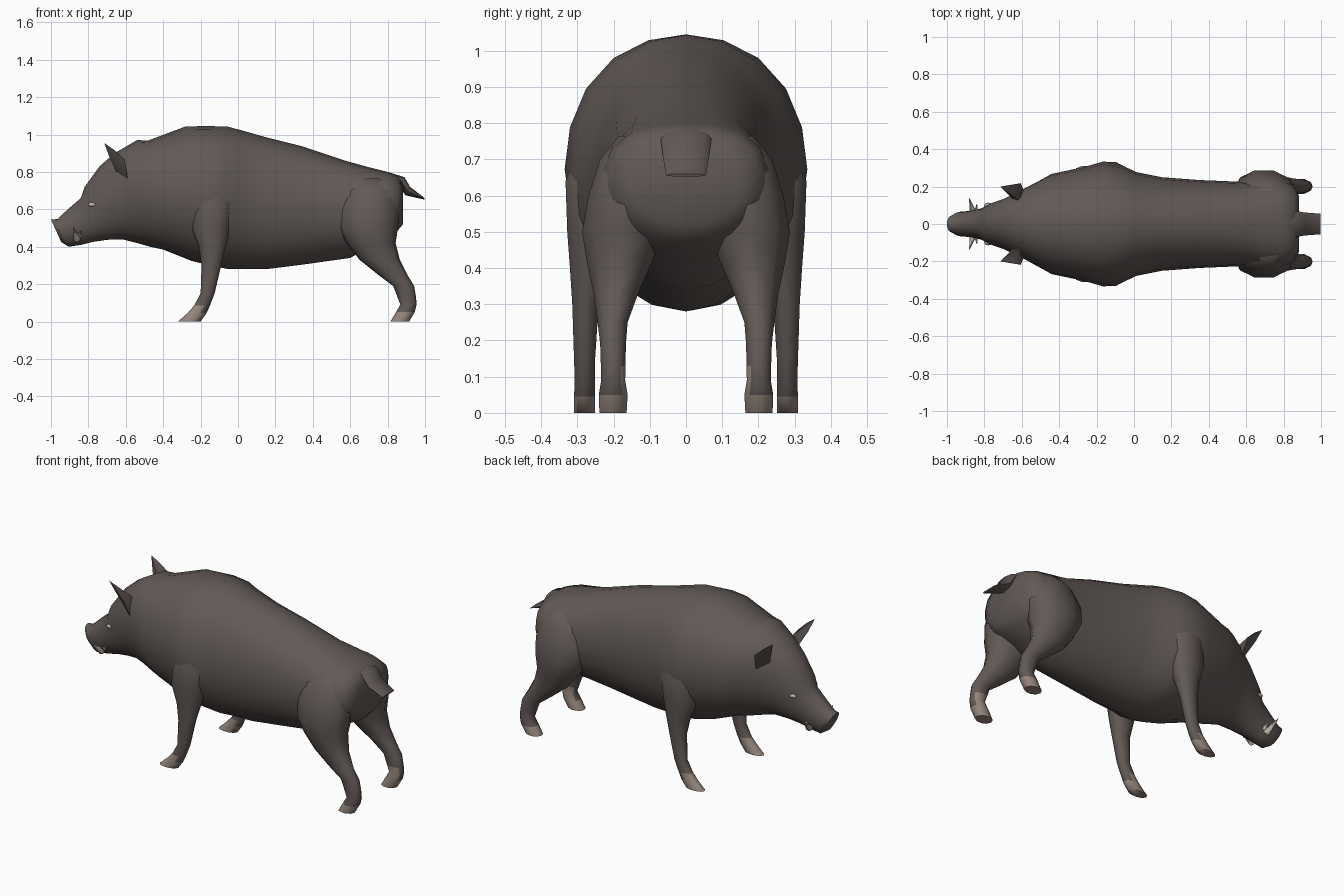
import bpy, bmesh
from math import cos, sin, tau, radians
from mathutils import Vector

if "Cube" in bpy.data.objects:
    bpy.data.objects.remove(bpy.data.objects["Cube"], do_unlink=True)


def make_material(name, colour):
    mat = bpy.data.materials.new(name)
    mat.use_nodes = True
    mat.diffuse_color = (*colour, 1)
    mat.node_tree.nodes["Principled BSDF"].inputs["Base Color"].default_value = (*colour, 1)
    return mat


hide = make_material("dark brown hide", (.12, .1, .092))
horn = make_material("pale hoof horn", (.31, .24, .205))
ivory = make_material("tusk ivory", (.5, .43, .37))


def finish(name, bm, materials, angle=60):
    """Turn a bmesh into a smooth shaded object."""
    bmesh.ops.recalc_face_normals(bm, faces=bm.faces)
    mesh = bpy.data.meshes.new(name)
    bm.to_mesh(mesh)
    bm.free()
    for mat in materials:
        mesh.materials.append(mat)
    obj = bpy.data.objects.new(name, mesh)
    bpy.context.collection.objects.link(obj)
    bpy.ops.object.select_all(action='DESELECT')
    obj.select_set(True)
    bpy.context.view_layer.objects.active = obj
    bpy.ops.object.shade_smooth_by_angle(angle=radians(angle))


def loft(rings):
    """Skin a row of equal rings and cap both ends."""
    bm = bmesh.new()
    loops = [[bm.verts.new(p) for p in ring] for ring in rings]
    n = len(loops[0])
    for a, b in zip(loops, loops[1:]):
        for i in range(n):
            j = (i + 1) % n
            bm.faces.new((a[i], a[j], b[j], b[i]))
    bm.faces.new(loops[0])
    bm.faces.new(loops[-1])
    bmesh.ops.recalc_face_normals(bm, faces=bm.faces)
    return bm


def upright_ring(x_top, z_top, x_low, z_low, half_width, square=.03, n=20):
    """Oval across the body, tilted, with a squared upper half."""
    top, low = Vector((x_top, 0, z_top)), Vector((x_low, 0, z_low))
    mid, up = (top + low) / 2, (top - low) / 2
    ring = []
    for i in range(n):
        c, s = cos(tau * i / n), sin(tau * i / n)
        k = (c ** 4 + s ** 4) ** -square if c > 0 else 1
        ring.append(mid + up * min(c * k, 1) + Vector((0, half_width * s * k, 0)))
    return ring


def level_ring(z, x0, x1, y0, y1, side, n=10):
    """Slightly squared horizontal oval for a leg."""
    ring = []
    for i in range(n):
        c, s = cos(tau * i / n), sin(tau * i / n)
        k = 1 / (c ** 4 + s ** 4) ** .12
        ring.append((((x0 + x1) + (x1 - x0) * c) / 2,
                     side * ((y0 + y1) + (y1 - y0) * min(1, max(-1, s * k))) / 2, z))
    return ring


# Head and body: top x, top z, bottom x, bottom z, half width
body = [
    (-1, .545, -.945, .425, .045),
    (-.965, .548, -.905, .4, .065),
    (-.91, .6, -.84, .41, .07),
    (-.84, .66, -.78, .425, .085),
    (-.82, .72, -.7, .437, .11),
    (-.74, .83, -.62, .44, .14),
    (-.66, .9, -.54, .42, .18),
    (-.54, .97, -.47, .4, .232),
    (-.48, .968, -.4, .385, .268),
    (-.28, 1.043, -.25, .325, .305),
    (-.17, 1.045, -.15, .3, .335),
    (-.06, 1.043, -.05, .28, .31),
    (.01, 1.025, .01, .28, .278),
    (.15, .985, .15, .28, .25),
    (.35, .935, .35, .305, .235),
    (.58, .858, .6, .34, .225, .06),
    (.7, .825, .68, .385, .235, .09),
    (.8, .8, .76, .43, .235, .12),
    (.86, .78, .84, .47, .21, .12),
    (.882, .72, .882, .52, .15, .12),
]
finish("body", loft([upright_ring(*r) for r in body]), [hide])

# Tail
tail = [
    (.8, .8, .8, .73, .075),
    (.89, .772, .85, .74, .07),
    (.92, .72, .895, .675, .062),
    (.998, .66, .996, .652, .055),
]
finish("tail", loft([upright_ring(*r, square=.1, n=8) for r in tail]), [hide])

# Legs: height, front, back, inner, outer
front_leg = [
    (.76, -.2, -.08, .18, .29),
    (.64, -.245, -.022, .16, .335),
    (.5, -.25, -.04, .17, .33),
    (.4, -.21, -.065, .21, .322),
    (.3, -.195, -.09, .24, .315),
    (.15, -.2, -.125, .25, .31),
    (.085, -.235, -.15, .25, .308),
    (.045, -.27, -.168, .25, .31),
    (0, -.32, -.2, .25, .31),
]
hind_leg = [
    (.765, .64, .78, .1, .185),
    (.7, .57, .84, .06, .24),
    (.6, .53, .865, .06, .272),
    (.5, .535, .855, .06, .29),
    (.42, .58, .843, .09, .277),
    (.33, .65, .865, .13, .257),
    (.25, .75, .905, .16, .245),
    (.19, .83, .942, .165, .238),
    (.13, .853, .952, .166, .236),
    (.09, .868, .955, .167, .235),
    (.05, .845, .945, .16, .242),
    (0, .815, .915, .163, .24),
]


def make_leg(name, rows, side, is_horn):
    bm = loft([level_ring(*r, side) for r in rows])
    for face in bm.faces:
        if is_horn(face.calc_center_median(), face.normal.y * side):
            face.material_index = 1
    finish(name, bm, [hide, horn])


def front_horn(centre, outward):
    return centre.z + .25 * (centre.x + .2) < .07


def hind_horn(centre, outward):
    # Hoof plus a pale patch inside the pastern
    return centre.z < .05 or (centre.z < .13 and outward < -.8)


def make_spike(name, base, tip, radius):
    base, tip = Vector(base), Vector(tip)
    bm = bmesh.new()
    bmesh.ops.create_cone(bm, cap_ends=True, segments=6, radius1=radius, radius2=.002,
                          depth=(tip - base).length)
    turn = (tip - base).to_track_quat('Z', 'Y')
    for v in bm.verts:
        v.co = turn @ v.co + (base + tip) / 2
    finish(name, bm, [ivory])


for side, label in ((1, "right"), (-1, "left")):
    make_leg("front_leg_" + label, front_leg, side, front_horn)
    make_leg("hind_leg_" + label, hind_leg, side, hind_horn)

    # Ear: pointed wedge leaning forward
    bm = bmesh.new()
    for x, y, z in ((-.715, .2, .955), (-.605, .218, .865), (-.655, .208, .912),
                    (-.59, .18, .765), (-.645, .13, .79), (-.61, .12, .85), (-.69, .175, .885)):
        bm.verts.new((x, side * y, z))
    bmesh.ops.convex_hull(bm, input=bm.verts)
    finish("ear_" + label, bm, [hide], 50)

    # Tusks
    make_spike("lower_tusk_" + label, (-.86, side * .06, .44), (-.88, side * .135, .505), .02)
    make_spike("upper_tusk_" + label, (-.845, side * .06, .46), (-.84, side * .105, .485), .013)

    # Eye
    bm = bmesh.new()
    bmesh.ops.create_uvsphere(bm, u_segments=8, v_segments=6, radius=1)
    for v in bm.verts:
        v.co = Vector((v.co.x * .024 - .778, v.co.y * .014 + side * .1, v.co.z * .012 + .625))
    finish("eye_" + label, bm, [ivory])
